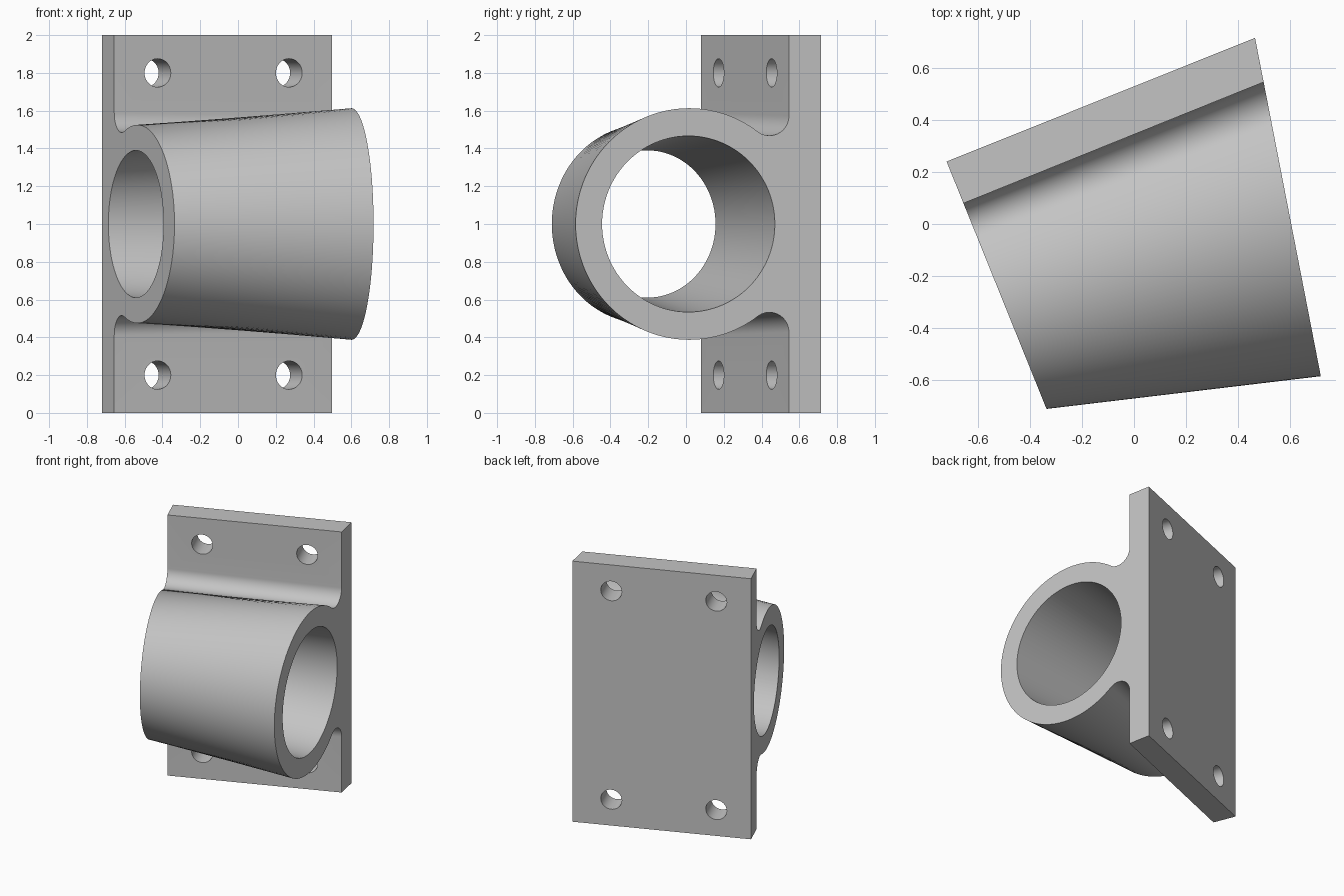
import bpy, bmesh
from math import radians, sin, cos, atan2, sqrt, pi
from mathutils import Vector, Matrix

cube = bpy.data.objects.get("Cube")
if cube:
    bpy.data.objects.remove(cube, do_unlink=True)

grey = bpy.data.materials.new("plain grey")
grey.use_nodes = True
GREY = (0.55, 0.55, 0.55, 1)
grey.diffuse_color = GREY
grey.node_tree.nodes["Principled BSDF"].inputs["Base Color"].default_value = GREY

THICK, FILLET, HEIGHT = 0.173, 0.105, 2.0
TURN = radians(22)

# Each end plane starts at a back corner of the plate and runs forward
ENDS = [
    dict(corner=Vector((-0.72, 0.24, 1)), angle=radians(22), outer=(0.50, 0.525), bore=(0.48, 0.39)),
    dict(corner=Vector((0.465, 0.715, 1)), angle=radians(11), outer=(0.711, 0.613), bore=(0.715, 0.466)),
]


def place(end, w, z):
    """Point in an end plane: w forward from the plate back, z from mid height."""
    return end["corner"] + Vector((w * sin(end["angle"]), -w * cos(end["angle"]), z))


def arc(cx, cz, r, a0, a1, n):
    return [(cx + r * cos(a0 + (a1 - a0) * i / n), cz + r * sin(a0 + (a1 - a0) * i / n))
            for i in range(n + 1)]


def body_profile(end):
    """Plate, fillet and tube outline, upper half mirrored to the lower half."""
    centre, radius = end["outer"]
    fw = THICK + FILLET
    fz = sqrt((radius + FILLET) ** 2 - (centre - fw) ** 2)
    touch = atan2(fz, fw - centre)
    half = [(0, HEIGHT / 2), (THICK, HEIGHT / 2)]
    half += arc(fw, fz, FILLET, pi, pi + touch, 20)
    half += arc(centre, 0, radius, touch, 0, 48)[1:]
    return half + [(w, -z) for w, z in reversed(half[:-1])]


def loft(name, rings):
    """Solid between two matching outlines."""
    bm = bmesh.new()
    a, b = [[bm.verts.new(p) for p in ring] for ring in rings]
    n = len(a)
    bm.faces.new(a)
    bm.faces.new(b)
    for i in range(n):
        j = (i + 1) % n
        bm.faces.new((a[i], a[j], b[j], b[i]))
    bmesh.ops.recalc_face_normals(bm, faces=bm.faces)
    mesh = bpy.data.meshes.new(name)
    bm.to_mesh(mesh)
    bm.free()
    mesh.materials.append(grey)
    obj = bpy.data.objects.new(name, mesh)
    bpy.context.collection.objects.link(obj)
    return obj


def cut(target, cutter):
    mod = target.modifiers.new(cutter.name, "BOOLEAN")
    mod.operation, mod.solver, mod.object = "DIFFERENCE", "EXACT", cutter
    bpy.context.view_layer.objects.active = target
    bpy.ops.object.modifier_apply(modifier=mod.name)
    bpy.data.objects.remove(cutter, do_unlink=True)


# Bracket body: plate flowing into a widening tube
bracket = loft("tube_bracket", [[place(e, *p) for p in body_profile(e)] for e in ENDS])

# Tapered bore, run a little past both ends
left, right = [[place(e, *p) for p in arc(e["bore"][0], 0, e["bore"][1], 0, 2 * pi, 96)[:-1]]
               for e in ENDS]
cut(bracket, loft("bore_cutter", [[p.lerp(q, t) for p, q in zip(left, right)] for t in (-0.1, 1.1)]))

# Four screw holes square to the plate
along = Vector((cos(TURN), sin(TURN), 0))
forward = Vector((sin(TURN), -cos(TURN), 0))
for u in (0.248, 0.998):
    for z in (-0.8, 0.8):
        middle = ENDS[0]["corner"] + along * u + Vector((0, 0, z))
        rings = [[middle + along * x + Vector((0, 0, y)) + forward * d
                  for x, y in arc(0, 0, 0.075, 0, 2 * pi, 48)[:-1]] for d in (-0.1, 0.3)]
        cut(bracket, loft("screw_hole_cutter", rings))

# Smooth curved surfaces, crisp edges
bpy.ops.object.select_all(action="DESELECT")
bracket.select_set(True)
bpy.context.view_layer.objects.active = bracket
bpy.ops.object.shade_smooth_by_angle(angle=radians(30))
